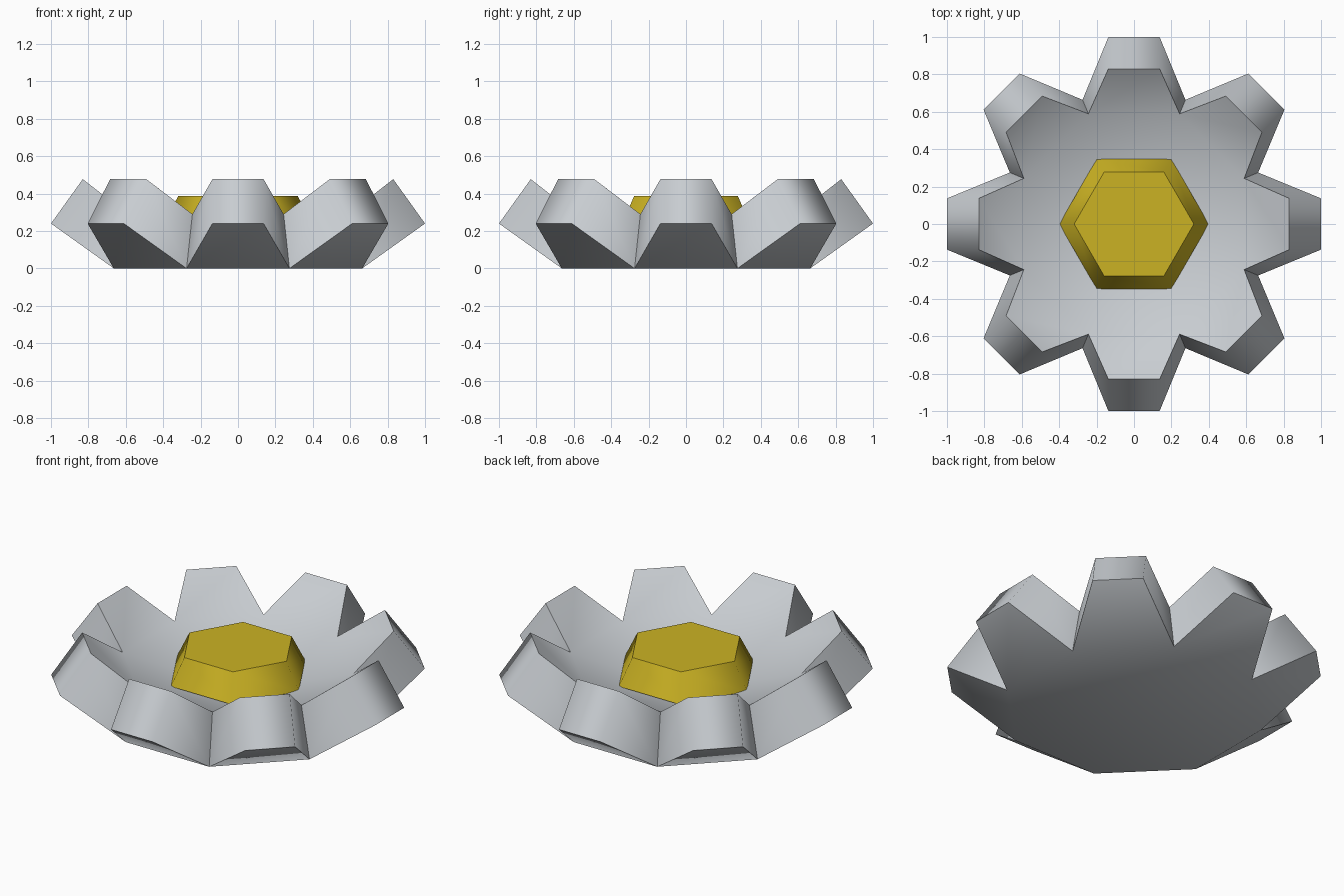
import bpy
import bmesh
from math import radians, pi
from mathutils import Matrix, Vector

cube = bpy.data.objects.get("Cube")
if cube:
    bpy.data.objects.remove(cube, do_unlink=True)

PETALS = 8


def material(name, color):
    mat = bpy.data.materials.new(name)
    mat.use_nodes = True
    mat.diffuse_color = color
    mat.node_tree.nodes["Principled BSDF"].inputs["Base Color"].default_value = color
    return mat


def finish(bm, name, mat, angle):
    bmesh.ops.remove_doubles(bm, verts=bm.verts, dist=0.002)
    bmesh.ops.recalc_face_normals(bm, faces=bm.faces)
    mesh = bpy.data.meshes.new(name)
    bm.to_mesh(mesh)
    bm.free()
    mesh.materials.append(mat)
    obj = bpy.data.objects.new(name, mesh)
    bpy.context.collection.objects.link(obj)
    bpy.ops.object.select_all(action="DESELECT")
    obj.select_set(True)
    bpy.context.view_layer.objects.active = obj
    bpy.ops.object.shade_smooth_by_angle(angle=radians(angle))


# Petal bowl: one thick wedge turned around the centre
bm = bmesh.new()
for i in range(PETALS):
    turn = Matrix.Rotation(2 * pi * i / PETALS, 3, "Z")

    def pair(half_width, reach, height):
        return [bm.verts.new(turn @ Vector((s * half_width, -reach, height)))
                for s in (-1, 1)]

    low_valley = pair(0.275, 0.664, 0)
    low_tip = pair(0.137, 1.0, 0.24)
    top_tip = pair(0.137, 0.83, 0.477)
    top_valley = pair(0.244, 0.589, 0.29)
    loop = [low_valley, low_tip, top_tip, top_valley]
    for a, b in zip(loop, loop[1:]):
        bm.faces.new((a[0], a[1], b[1], b[0]))
    # Side walls
    for s in (0, 1):
        bm.faces.new([p[s] for p in loop])
    # Floor and underside
    bm.faces.new(top_valley + [bm.verts.new((0, 0, 0.13))])
    bm.faces.new(low_valley + [bm.verts.new((0, 0, 0))])
finish(bm, "petal_bowl", material("pale_grey", (0.58, 0.61, 0.64, 1)), 80)

# Flower centre: tapered hexagon
bm = bmesh.new()
bottom, top = 0.23, 0.387
bmesh.ops.create_cone(bm, cap_ends=True, segments=6, radius1=0.4, radius2=0.32,
                      depth=top - bottom,
                      matrix=Matrix.Translation((0, 0, (top + bottom) / 2))
                      @ Matrix.Rotation(pi / 2, 4, "Z"))
finish(bm, "flower_centre", material("golden_yellow", (0.6, 0.45, 0.017, 1)), 60)
